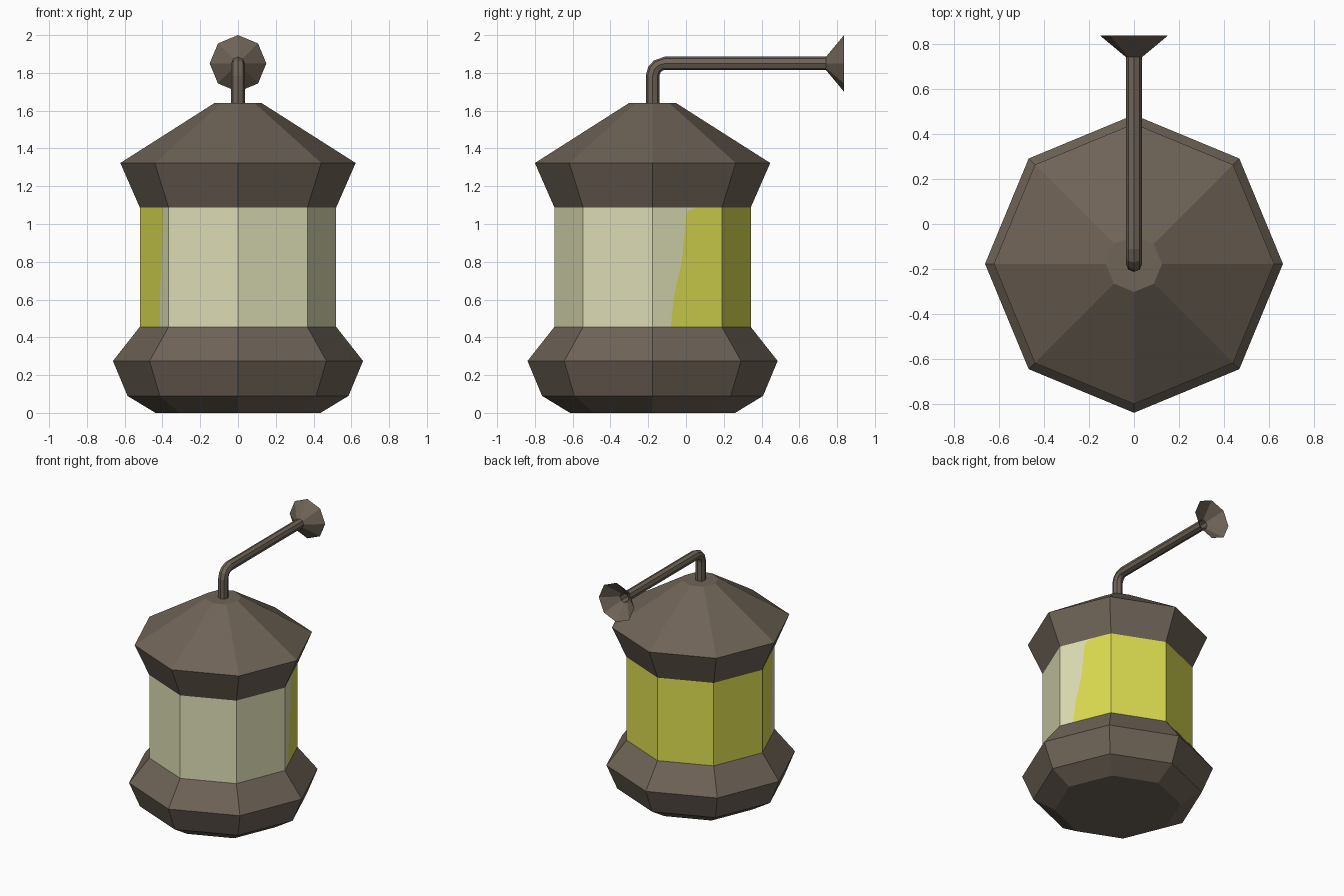
import bpy, bmesh, math
from mathutils import Vector

if "Cube" in bpy.data.objects:
    bpy.data.objects.remove(bpy.data.objects["Cube"])

AXIS_Y = -0.177


def srgb(r, g, b):
    f = lambda c: c / 12.92 if c <= 0.04045 else ((c + 0.055) / 1.055) ** 2.4
    return [f(c / 255) for c in (r, g, b)] + [1.0]


def material(name, rgb):
    m = bpy.data.materials.new(name)
    m.diffuse_color = srgb(*rgb)
    m.use_nodes = True
    m.node_tree.nodes["Principled BSDF"].inputs["Base Color"].default_value = m.diffuse_color
    return m


metal = material("brown_metal", (110, 99, 87))
pale = material("pale_glass", (221, 221, 181))
yellow = material("yellow_glass", (220, 220, 81))


def loft(name, rings, mats, caps=(), mat_rule=None):
    """Skin a list of closed rings; caps lists the ring indices to fill."""
    bm = bmesh.new()
    vs = [[bm.verts.new(p) for p in ring] for ring in rings]
    n = len(rings[0])
    for a, b in zip(vs, vs[1:]):
        for i in range(n):
            j = (i + 1) % n
            f = bm.faces.new((a[i], a[j], b[j], b[i]))
            if mat_rule:
                f.material_index = mat_rule(i)
    for c in caps:
        bm.faces.new(vs[c])
    bmesh.ops.recalc_face_normals(bm, faces=bm.faces)
    me = bpy.data.meshes.new(name)
    bm.to_mesh(me)
    bm.free()
    for m in mats:
        me.materials.append(m)
    ob = bpy.data.objects.new(name, me)
    bpy.context.collection.objects.link(ob)
    return ob


def octagon(r, z):
    return [Vector((r * math.cos(i * math.pi / 4),
                    AXIS_Y + r * math.sin(i * math.pi / 4), z)) for i in range(8)]


# Base and roof: eight-sided turned profiles
base = [(0.437, 0), (0.585, 0.09), (0.662, 0.275), (0.52, 0.455)]
loft("base", [octagon(r, z) for r, z in base], [metal], (0, -1))
roof = [(0.52, 1.088), (0.623, 1.323), (0.125, 1.64)]
loft("roof", [octagon(r, z) for r, z in roof], [metal], (0, -1))

# Glass: octagon with two slanted colour seams (z, right seam, left seam)
seams = [(0.455, 0.26, 0.70), (0.62, 0.31, 0.70), (0.80, 0.42, 0.77),
         (1.065, 0.49, 0.82), (1.088, 0.65, 0.82)]
rings = []
for z, right, left in seams:
    o = octagon(0.52, z)
    rings.append([o[0], o[0].lerp(o[1], right), *o[1:5],
                  o[4].lerp(o[5], left), *o[5:]])
loft("glass", rings, [pale, yellow], (), lambda i: 1 if 1 <= i <= 5 else 0)


# Hanging arm: eight-sided tube swept along a bent path in the yz plane
def tube_ring(y, z, r, angle):
    up = Vector((0, -math.sin(angle), math.cos(angle)))
    return [Vector((0, y, z)) + r * (math.cos(i * math.pi / 4) * up
            + Vector((math.sin(i * math.pi / 4), 0, 0))) for i in range(8)]


path = [(AXIS_Y, 1.63, 90), (AXIS_Y, 1.785, 90), (-0.167, 1.818, 67.5),
        (-0.145, 1.84, 45), (-0.112, 1.85, 0), (0.745, 1.85, 0)]
loft("hanging_arm", [tube_ring(y, z, 0.036, math.radians(a)) for y, z, a in path],
     [metal])

# Wall mount: open flared cone
loft("wall_mount", [tube_ring(0.742, 1.85, 0.036, 0), tube_ring(0.837, 1.85, 0.15, 0)],
     [metal])
